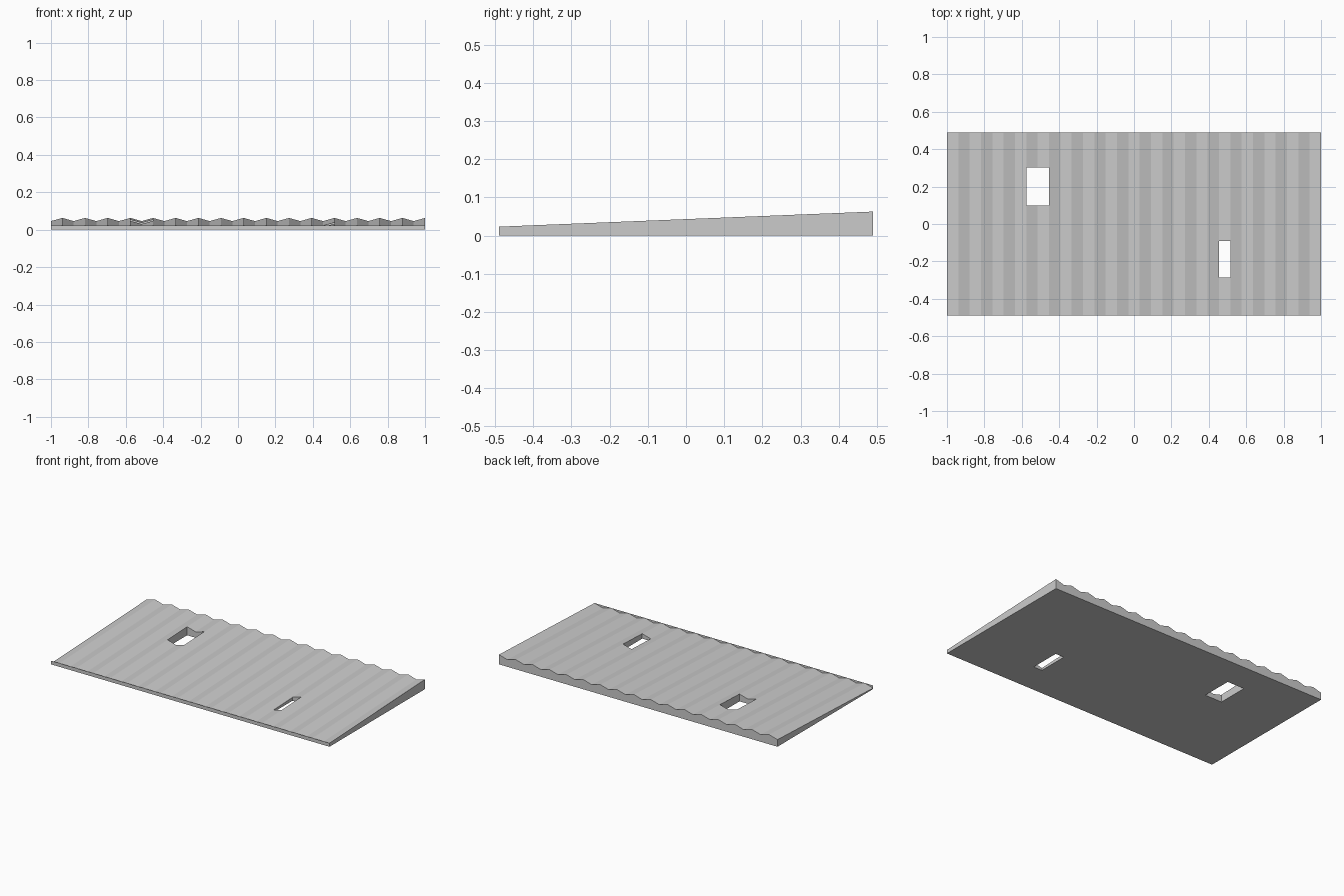
import bpy, bmesh

if "Cube" in bpy.data.objects:
    bpy.data.objects.remove(bpy.data.objects["Cube"])

N = 33                                        # folds across the width
YS = [-0.49, -0.287, -0.09, 0.10, 0.301, 0.49]  # row breaks, at the hole edges
HOLES = {(7, 3), (8, 3), (24, 1)}             # (column, row) cells left open
FRONT_Z, BACK_Z, FOLD = 0.0235, 0.063, 0.017


def top_z(i, y):
    slope = FRONT_Z + (BACK_Z - FRONT_Z) * (y - YS[0]) / (YS[-1] - YS[0])
    return slope - (FOLD if i % 2 == 0 else 0)


def add_object(name, bm):
    mesh = bpy.data.meshes.new(name)
    bm.to_mesh(mesh)
    bm.free()
    obj = bpy.data.objects.new(name, mesh)
    bpy.context.collection.objects.link(obj)
    return obj


# Corrugated sloping roof: pleated top, flat underside, walls round all edges
bm = bmesh.new()
top, low = {}, {}
for i in range(N + 1):
    x = -1 + 2 * i / N
    for j, y in enumerate(YS):
        top[i, j] = bm.verts.new((x, y, top_z(i, y)))
        low[i, j] = bm.verts.new((x, y, 0))

cells = {(i, j) for i in range(N) for j in range(len(YS) - 1)} - HOLES
for i, j in sorted(cells):
    ring = [(i, j), (i + 1, j), (i + 1, j + 1), (i, j + 1)]
    bm.faces.new([top[k] for k in ring])
    bm.faces.new([low[k] for k in reversed(ring)])
    sides = [(i, j - 1), (i + 1, j), (i, j + 1), (i - 1, j)]
    for s, neighbour in enumerate(sides):
        if neighbour not in cells and neighbour[1] >= 0:
            a, b = ring[s], ring[(s + 1) % 4]
            bm.faces.new([low[a], low[b], top[b], top[a]])
bmesh.ops.delete(bm, geom=[v for v in bm.verts if not v.link_faces], context='VERTS')
add_object("corrugated_roof", bm)

# Straight front edge closing the pleats
bm = bmesh.new()
corners = [(-1, 0), (1, 0), (1, FRONT_Z), (-1, FRONT_Z)]
bm.faces.new([bm.verts.new((x, YS[0], z)) for x, z in corners])
add_object("front_edge", bm)
